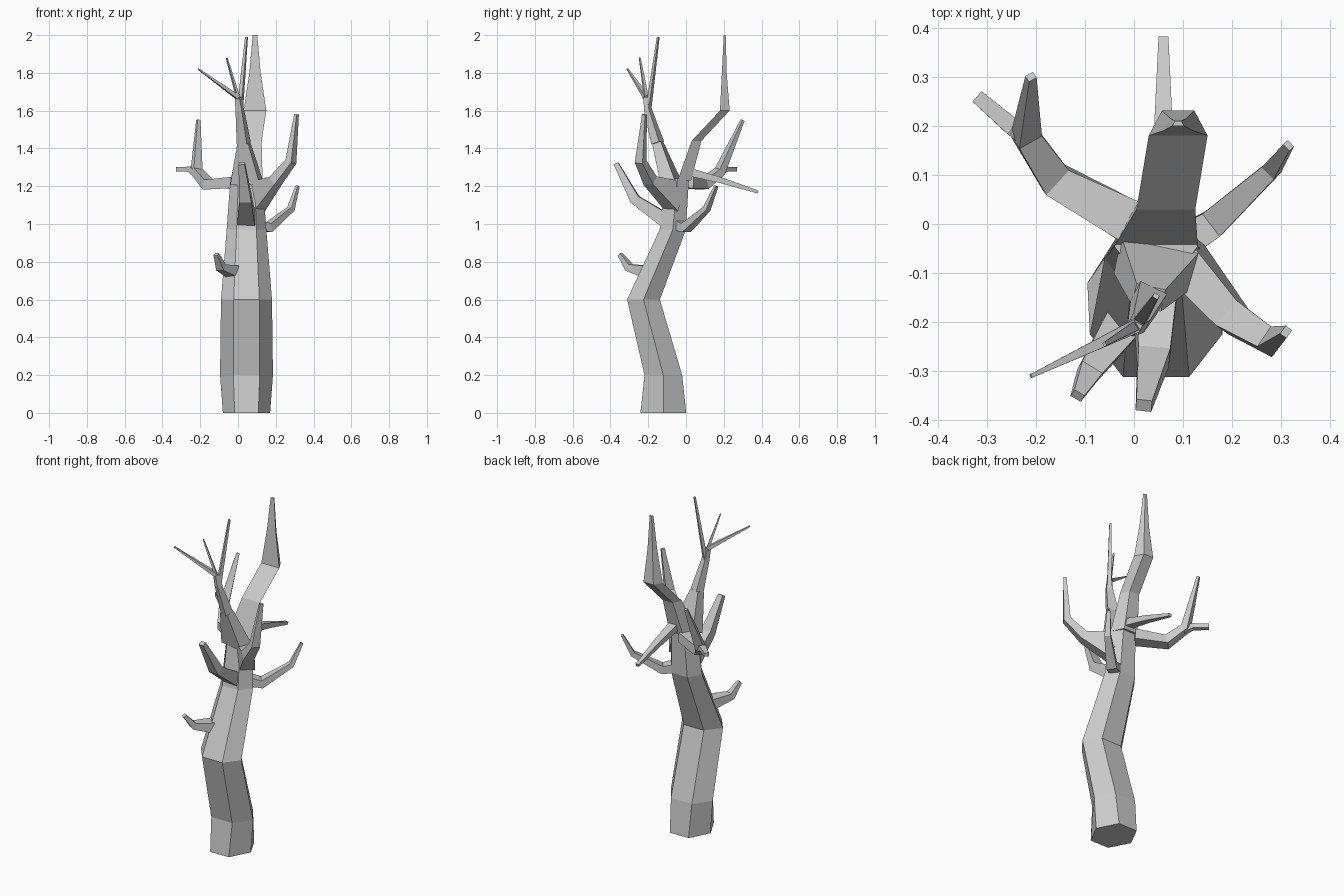
import bpy
import bmesh
from math import cos, sin, tau
from mathutils import Vector

cube = bpy.data.objects.get("Cube")
if cube:
    bpy.data.objects.remove(cube, do_unlink=True)

GREY = (0.6, 0.6, 0.6, 1)
bark = bpy.data.materials.new("grey_bark")
bark.use_nodes = True
bark.diffuse_color = GREY
bark.node_tree.nodes["Principled BSDF"].inputs["Base Color"].default_value = GREY


def skin(name, rings):
    """Bridge a list of equal-length rings into a closed flat-shaded mesh."""
    bm = bmesh.new()
    loops = [[bm.verts.new(point) for point in ring] for ring in rings]
    for lower, higher in zip(loops, loops[1:]):
        for i in range(len(lower)):
            bm.faces.new((lower[i - 1], lower[i], higher[i], higher[i - 1]))
    bm.faces.new(loops[0])
    bm.faces.new(loops[-1])
    bmesh.ops.recalc_face_normals(bm, faces=bm.faces)
    mesh = bpy.data.meshes.new(name)
    bm.to_mesh(mesh)
    bm.free()
    mesh.materials.append(bark)
    tree_part = bpy.data.objects.new(name, mesh)
    bpy.context.collection.objects.link(tree_part)


def hexagon(y, z, width, depth):
    """Level six-sided ring with corners pointing left and right."""
    angles = [tau * i / 6 for i in range(6)]
    return [(0.045 + width * cos(a), y + depth * sin(a), z) for a in angles]


def trapezoid(x, y, z, width):
    """Level four-sided ring, wide at the front and narrow at the back."""
    back = y + width * 0.85
    narrow = width * 0.55
    return [(x - width, y, z), (x + width, y, z), (x + narrow, back, z), (x - narrow, back, z)]


def branch(name, path, base, tip, base_height=None):
    """Four-sided limb whose section tapers evenly with distance along the path."""
    points = [Vector(point) for point in path]
    heading = points[-1] - points[0]
    side = Vector((heading.y, -heading.x, 0)).normalized()
    steps = [(b - a).length for a, b in zip(points, points[1:])]
    directions = [(b - a).normalized() for a, b in zip(points, points[1:])]
    rings = []
    for i, centre in enumerate(points):
        # Mitre each ring between the neighbouring segments
        tangent = sum(directions[max(i - 1, 0):i + 1], Vector()).normalized()
        up = side.cross(tangent).normalized()
        across = tangent.cross(up)
        travelled = sum(steps[:i]) / sum(steps)
        width = base + (tip - base) * travelled
        height = width * 0.8
        if i == 0 and base_height:
            height = base_height
        across, up = across * width, up * height
        rings.append([centre - across - up, centre + across - up,
                      centre + across + up, centre - across + up])
    skin(name, rings)


# Bent six-sided trunk
skin("trunk", [
    hexagon(-0.12, 0, 0.125, 0.14),
    hexagon(-0.12, 0.2, 0.14, 0.115),
    hexagon(-0.225, 0.6, 0.135, 0.1),
    hexagon(-0.07, 0.97, 0.105, 0.08),
    hexagon(-0.045, 1.24, 0.085, 0.07),
])

# Upper trunk leaning back, then rising to a thin tip
skin("upper_trunk", [
    trapezoid(0.045, -0.045, 1.23, 0.085),
    trapezoid(0.065, 0.03, 1.44, 0.06),
    trapezoid(0.09, 0.18, 1.6, 0.06),
    trapezoid(0.09, 0.19, 1.8, 0.03),
    trapezoid(0.09, 0.2, 2, 0.012),
])

# Low limbs at the front
branch("lower_stub", [(0, -0.17, 0.74), (-0.09, -0.3, 0.77), (-0.115, -0.35, 0.84)],
       base=0.045, tip=0.012)
branch("front_branch", [(0.045, -0.08, 1), (0.04, -0.27, 1.13), (0.02, -0.37, 1.32)],
       base=0.05, tip=0.016)

# Left limbs
branch("left_back_branch",
       [(0.08, -0.05, 1), (0.16, 0, 0.98), (0.28, 0.11, 1.08), (0.315, 0.16, 1.2)],
       base=0.035, tip=0.009)
branch("left_front_branch",
       [(0.08, -0.05, 1.14), (0.2, -0.19, 1.23), (0.28, -0.24, 1.33), (0.31, -0.22, 1.58)],
       base=0.045, tip=0.01, base_height=0.085)

# Right limb with its twig
branch("right_back_branch",
       [(0, 0, 1.22), (-0.16, 0.09, 1.21), (-0.22, 0.18, 1.28), (-0.21, 0.3, 1.55)],
       base=0.045, tip=0.009, base_height=0.03)
branch("right_back_twig", [(-0.21, 0.17, 1.26), (-0.25, 0.2, 1.29), (-0.32, 0.26, 1.29)],
       base=0.02, tip=0.014)

# Back limb
branch("back_branch", [(0.06, 0, 1.28), (0.06, 0.19, 1.23), (0.06, 0.38, 1.17)],
       base=0.028, tip=0.01)

# Tall forked limb with three bare twigs
fork = (0, -0.21, 1.67)
branch("forked_branch_base", [(0.045, -0.08, 1.22), (0.03, -0.15, 1.43)],
       base=0.08, tip=0.03, base_height=0.04)
branch("forked_branch", [(0.03, -0.15, 1.43), (0.01, -0.2, 1.6), fork], base=0.03, tip=0.014)
branch("long_twig", [(0.01, -0.2, 1.6), (0.045, -0.147, 1.99)], base=0.013, tip=0.006)
branch("short_twig", [fork, (-0.06, -0.245, 1.88)], base=0.01, tip=0.004)
branch("side_twig", [fork, (-0.21, -0.31, 1.82)], base=0.014, tip=0.004)
